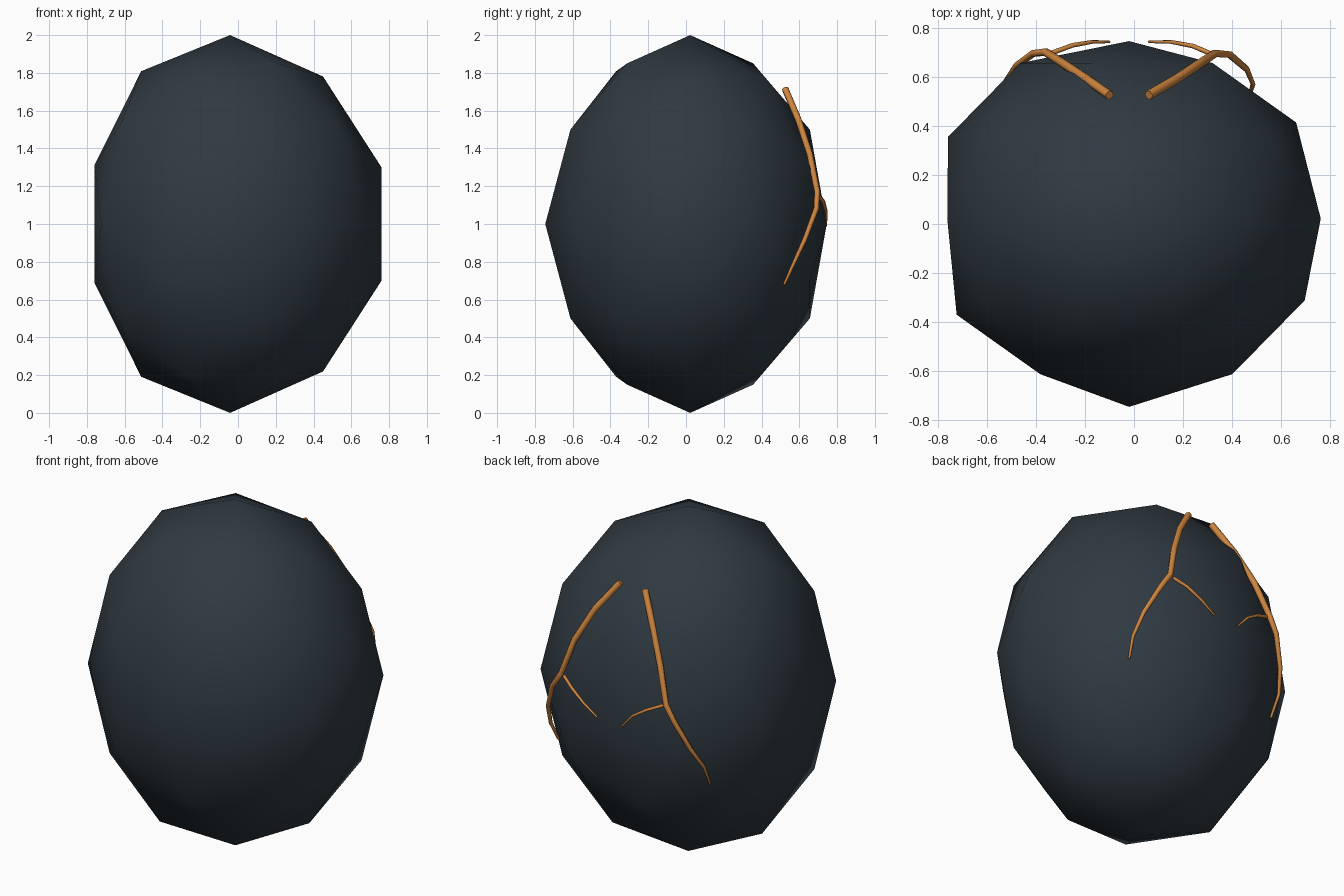
import bpy, bmesh
from math import pi
from mathutils import Matrix, Vector

cube = bpy.data.objects.get("Cube")
if cube:
    bpy.data.objects.remove(cube, do_unlink=True)


def material(name, rgb):
    m = bpy.data.materials.new(name)
    m.use_nodes = True
    colour = (*rgb, 1)
    m.diffuse_color = colour
    m.node_tree.nodes["Principled BSDF"].inputs["Base Color"].default_value = colour
    return m


slate = material("dark_slate", (0.029, 0.042, 0.054))
orange = material("burnt_orange", (0.62, 0.235, 0.05))

# Body: a coarse faceted egg with its poles facing front and back
bm = bmesh.new()
bmesh.ops.create_icosphere(bm, subdivisions=2, radius=1)
bmesh.ops.rotate(bm, verts=bm.verts, cent=(0, 0, 0), matrix=Matrix.Rotation(pi / 2, 3, 'X'))
bmesh.ops.scale(bm, verts=bm.verts, vec=(0.8, 0.745, 1))
for v in bm.verts:
    # Slightly uneven, hand-shaped surface
    pole = abs(v.co.y) > 0.7
    if abs(v.co.x) < 0.74:
        v.co.x -= 0.02 if pole or v.co.x > 0 else 0.042
    if not pole:
        v.co.y += 0.022
        if v.co.y > -0.1 and 0.3 < abs(v.co.z) < 0.9 and v.co.x > 0:
            v.co.z *= 0.965
    v.co.z += 1
mesh = bpy.data.meshes.new("body")
bm.to_mesh(mesh)
bm.free()
mesh.materials.append(slate)
mesh.shade_smooth()
body = bpy.data.objects.new("body", mesh)
bpy.context.collection.objects.link(body)


def vein(name, points, thick, tip):
    """Round tapering strand through the points."""
    curve = bpy.data.curves.new(name, 'CURVE')
    curve.dimensions = '3D'
    curve.bevel_depth = 1
    curve.bevel_resolution = 1
    curve.use_fill_caps = True
    spline = curve.splines.new('POLY')
    spline.points.add(len(points) - 1)
    for i, (p, co) in enumerate(zip(spline.points, points)):
        t = i / (len(points) - 1)
        p.co = (*co, 1)
        p.radius = thick + (tip - thick) * t ** 2
    spline.use_smooth = True
    curve.materials.append(orange)
    obj = bpy.data.objects.new(name, curve)
    bpy.context.collection.objects.link(obj)


# Veins on the back: one long strand per side with a thin offshoot
vein("left_vein", [(0.06, 0.525, 1.715), (0.18, 0.595, 1.55), (0.27, 0.655, 1.37),
                   (0.33, 0.695, 1.17), (0.39, 0.69, 1.08), (0.46, 0.63, 0.92),
                   (0.485, 0.57, 0.79), (0.47, 0.52, 0.68)], 0.019, 0.007)
vein("left_offshoot", [(0.31, 0.695, 1.16), (0.24, 0.725, 1.12), (0.15, 0.742, 1.06),
                       (0.06, 0.742, 1.0)], 0.010, 0.005)
vein("right_vein", [(-0.10, 0.525, 1.715), (-0.2, 0.595, 1.55), (-0.29, 0.655, 1.37),
                    (-0.36, 0.70, 1.17), (-0.41, 0.695, 1.08), (-0.48, 0.645, 0.92),
                    (-0.525, 0.58, 0.80), (-0.52, 0.52, 0.68)], 0.019, 0.007)
vein("right_offshoot", [(-0.34, 0.695, 1.16), (-0.25, 0.728, 1.12), (-0.17, 0.742, 1.07),
                        (-0.10, 0.742, 0.99)], 0.010, 0.005)
